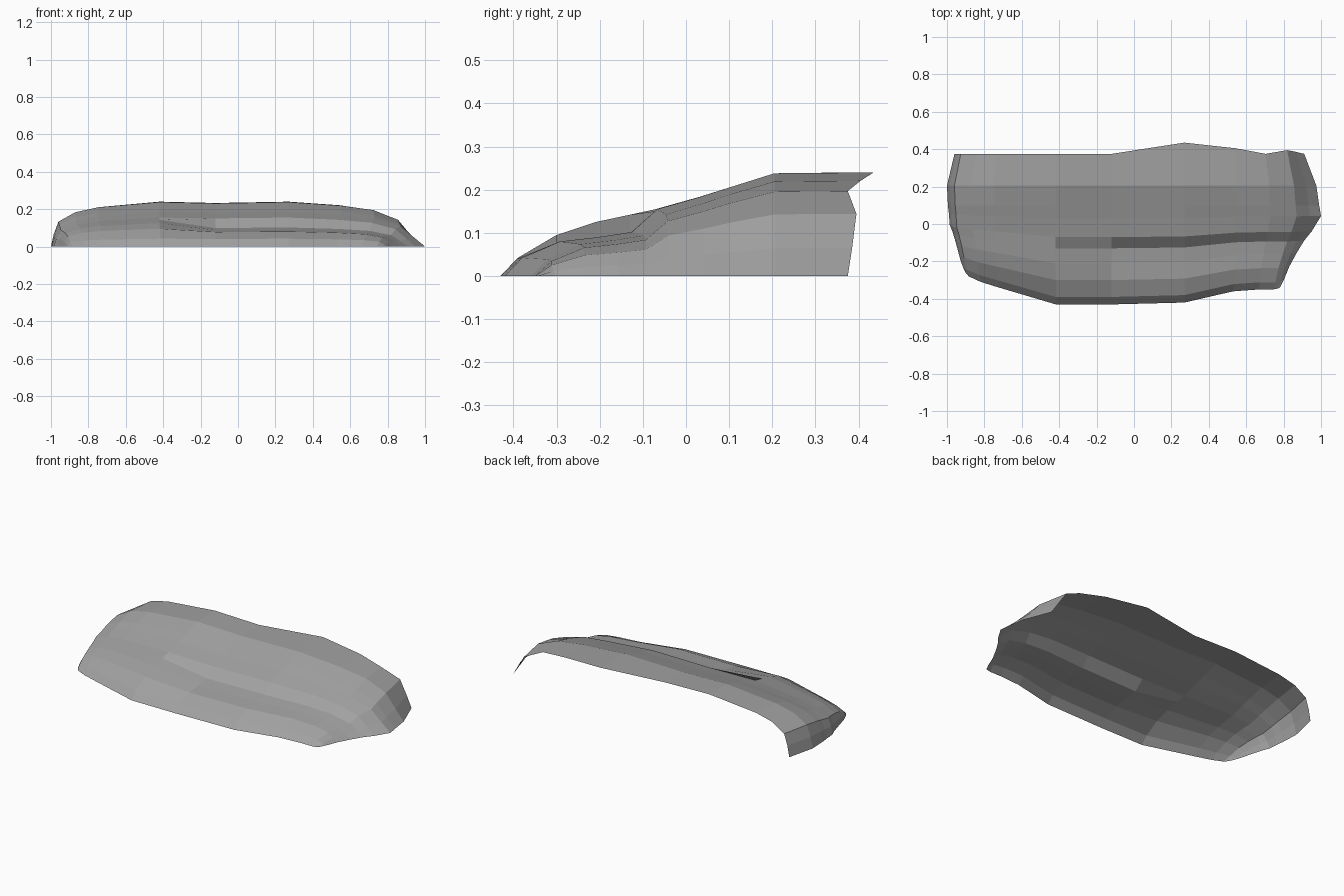
import bpy, bmesh

if "Cube" in bpy.data.objects:
    bpy.data.objects.remove(bpy.data.objects["Cube"])

# One plain grey for the whole shell
grey = bpy.data.materials.new("stone grey")
grey.use_nodes = True
GREY = (0.36, 0.36, 0.36, 1)
grey.diffuse_color = GREY
grey.node_tree.nodes["Principled BSDF"].inputs["Base Color"].default_value = GREY

# Rows front to back: y, crown height, left and right half widths, step on the right half
rows = [
    (-.43, 0, .91, .78, 0),
    (-.39, .042, .925, .80, 0),
    (-.30, .095, .94, .83, .015),
    (-.21, .125, .955, .87, .035),
    (-.13, .142, .97, .91, .04),
    (-.07, .155, .985, .95, 0),
    (.03, .183, .99, 1, 0),
    (.10, .205, .995, .99, 0),
    (.205, .238, 1, .975, 0),
    (.375, .24, .96, .91, 0),
]

# Columns left to right of the plan: x, arch height factor, front and back edge shifts
columns = [
    (-1, 0, .19, 0),
    (-.985, .28, .17, 0),
    (-.96, .56, .15, 0),
    (-.87, .77, .12, 0),
    (-.75, .88, .09, 0),
    (-.42, 1, 0, 0),
    (-.12, .97, 0, 0),
    (.27, 1, .01, .06),
    (.55, .92, .07, .03),
    (.73, .82, .08, 0),
    (.87, .6, .08, .02),
    (.94, .27, .085, .01),
    (1, 0, .09, 0),
]


def shell_point(row, column):
    y, crown, left, right, step = row
    c, arch, front, back = column
    side = left if c < 0 else right
    # The ends follow the outline, the middle stays straight
    x = c * (1 - (1 - side) * abs(c) ** 3)
    fade = max(0, min(1, (.1 - y) / .5))
    y += front * fade + (back if row is rows[-1] else 0)
    z = crown * arch
    if c > -.2:
        z -= step * arch
    return x, y, z


# Open faceted shell
bm = bmesh.new()
grid = [[bm.verts.new(shell_point(r, c)) for c in columns] for r in rows]
for a, b in zip(grid, grid[1:]):
    for i in range(len(columns) - 1):
        corners = (a[i], a[i + 1], b[i + 1], b[i])
        bm.faces.new(corners)
bmesh.ops.dissolve_degenerate(bm, dist=.0001, edges=bm.edges)
mesh = bpy.data.meshes.new("rock_shell")
bm.to_mesh(mesh)
bm.free()
mesh.materials.append(grey)
shell = bpy.data.objects.new("rock_shell", mesh)
bpy.context.collection.objects.link(shell)
